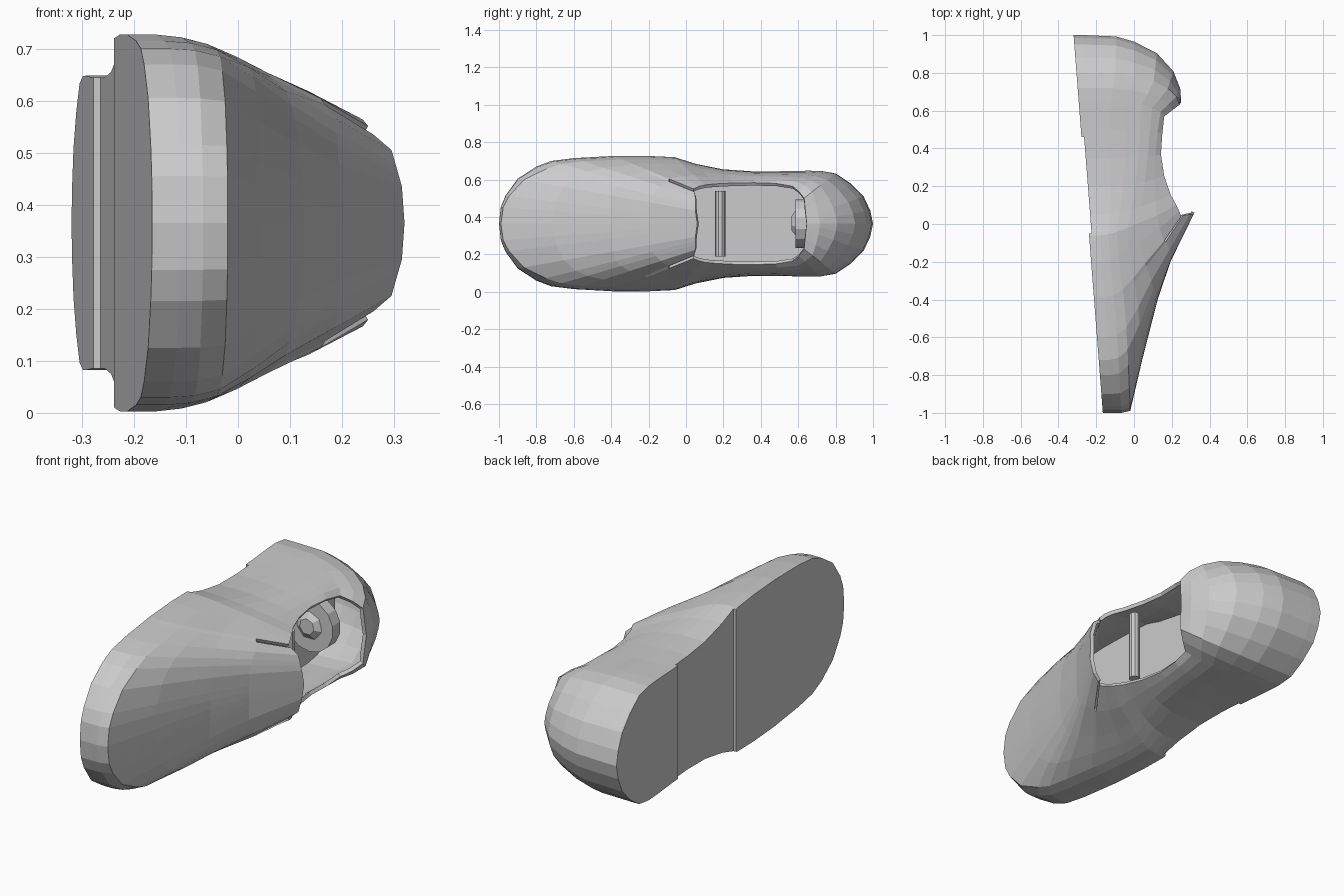
import bpy, bmesh, math
from mathutils import Matrix

if "Cube" in bpy.data.objects:
    bpy.data.objects.remove(bpy.data.objects["Cube"])

ZC = 0.365          # mid-width height; the shoe lies on its side, sole facing -x

grey = bpy.data.materials.new("grey")
grey.diffuse_color = (0.6, 0.6, 0.6, 1)
grey.use_nodes = True
grey.node_tree.nodes["Principled BSDF"].inputs["Base Color"].default_value = grey.diffuse_color

# half outline of the sole: (y, half width), toe to heel
OUTLINE = [(-1, 0), (-.99, .09), (-.965, .15), (-.9, .24), (-.8, .305), (-.72, .335),
           (-.6, .35), (-.42, .36), (-.39, .362), (-.2, .362), (-.06, .355), (.05, .32),
           (.2, .29), (.35, .28), (.5, .28), (.65, .283), (.72, .282), (.8, .268),
           (.88, .215), (.95, .145), (.985, .07), (1, 0)]
# collar rim reached from each outline y: (outline y, rim y, half width, height x)
RIM = [(-1, .06, 0, .32), (-.9, .05, .07, .315), (-.6, .05, .14, .295), (-.42, .045, .17, .26),
       (-.39, .04, .186, .25), (-.1, .08, .205, .235), (.1, .18, .215, .18), (.3, .33, .22, .14),
       (.5, .48, .215, .15), (.65, .57, .2, .16), (.78, .63, .15, .24), (1, .645, 0, .25)]
# wall profile per outline y: fractions inward, then fractions upward
WALL = [(-1, 0, 0, .01, .27, .57, .76, 1, 0, .1, .21, .36, .55, .71, 1),
        (-.8, 0, .01, .06, .25, .5, .73, 1, 0, .11, .22, .37, .54, .73, 1),
        (-.4, 0, .03, .1, .24, .42, .7, 1, 0, .12, .24, .38, .53, .78, 1),
        (-.1, 0, .04, .12, .25, .4, .65, 1, 0, .1, .2, .33, .47, .73, 1),
        (.3, 0, 0, .05, .2, .4, .7, 1, 0, .26, .46, .66, .8, .91, 1),
        (.65, 0, 0, .1, .25, .45, .7, 1, 0, .29, .5, .7, .84, .95, 1),
        (1, 0, .02, .1, .27, .54, .8, 1, 0, .33, .52, .75, .92, .99, 1)]
LEVELS = 7


def sample(table, y):
    """Linear lookup in a table keyed by its first column."""
    for a, b in zip(table, table[1:]):
        if y <= b[0]:
            t = (y - a[0]) / (b[0] - a[0])
            return [p + (q - p) * t for p, q in zip(a[1:], b[1:])]
    return list(table[-1][1:])


def sole_bottom(y):
    return -.2425 - .0775 * y


def sole_top(y):
    return sole_bottom(y) + .055


def add_object(name, bm):
    mesh = bpy.data.meshes.new(name)
    bm.to_mesh(mesh)
    bm.free()
    mesh.materials.append(grey)
    obj = bpy.data.objects.new(name, mesh)
    bpy.context.collection.objects.link(obj)
    return obj


# upper: wall rising from the sole outline to the collar rim
loop = [(y, w, 1) for y, w in OUTLINE] + [(y, w, -1) for y, w in OUTLINE[-2:0:-1]]
bm = bmesh.new()
rings = []
for y, w, side in loop:
    ry, rw, rx = sample(RIM, y)
    wall = sample(WALL, y)
    base = sole_top(y)
    rings.append([bm.verts.new((base + (rx - base) * f, y + (ry - y) * u,
                                ZC + side * (w + (rw - w) * u)))
                  for u, f in zip(wall[:LEVELS], wall[LEVELS:])])
for j, a in enumerate(rings):
    b = rings[(j + 1) % len(rings)]
    slit = {loop[j][0], loop[(j + 1) % len(loop)][0]} == {-.42, -.39}
    for i in range(LEVELS - 1):
        if slit and i == LEVELS - 2:      # slit beside the tongue
            continue
        bm.faces.new((a[i], a[i + 1], b[i + 1], b[i]))
upper = add_object("upper", bm)
thick = upper.modifiers.new("thickness", "SOLIDIFY")
thick.thickness = .018
thick.offset = -1


def slab(name, y0, y1, bottom, top, scale=1):
    """Slab following the outline between two y positions."""
    ys = [y0] + [y for y, w in OUTLINE if y0 < y < y1] + [y1]
    half = [(y, sample(OUTLINE, y)[0] * scale) for y in ys]
    pts = [(y, ZC + w) for y, w in half] + [(y, ZC - w) for y, w in reversed(half) if w > 0]
    bm = bmesh.new()
    low = [bm.verts.new((bottom(y), y, z)) for y, z in pts]
    high = [bm.verts.new((top(y), y, z)) for y, z in pts]
    bm.faces.new(low)
    bm.faces.new(high)
    for k in range(len(pts)):
        n = (k + 1) % len(pts)
        bm.faces.new((low[k], low[n], high[n], high[k]))
    bmesh.ops.recalc_face_normals(bm, faces=bm.faces)
    add_object(name, bm)


# sole: forefoot, arch and heel slabs, the arch slightly recessed
slab("forefoot_sole", -1, -.05, sole_bottom, sole_top)
slab("arch_sole", -.05, .46, lambda y: sole_bottom(y) + .014, sole_top)
slab("heel_sole", .46, 1, sole_bottom, sole_top)

# thick footbed inside the shoe
slab("footbed", -.8, .93, sole_top, lambda y: -.12, .94)


def cylinder(name, radius, depth, sides, loc, axis, r2=None):
    bm = bmesh.new()
    turn = Matrix.Rotation(math.radians(90), 4, 'X') if axis == 'Y' else Matrix()
    bmesh.ops.create_cone(bm, cap_ends=True, segments=sides, radius1=radius,
                          radius2=radius if r2 is None else r2, depth=depth,
                          matrix=Matrix.Translation(loc) @ turn)
    return add_object(name, bm)


# crossbar over the opening
cylinder("crossbar", .027, .35, 10, (.15, .183, ZC), 'Z')

# round rosette inside the heel
cylinder("rosette_disc", .13, .06, 14, (-.02, .615, ZC), 'Y')
cylinder("rosette_hub", .085, .03, 7, (-.02, .58, ZC), 'Y', .04)
